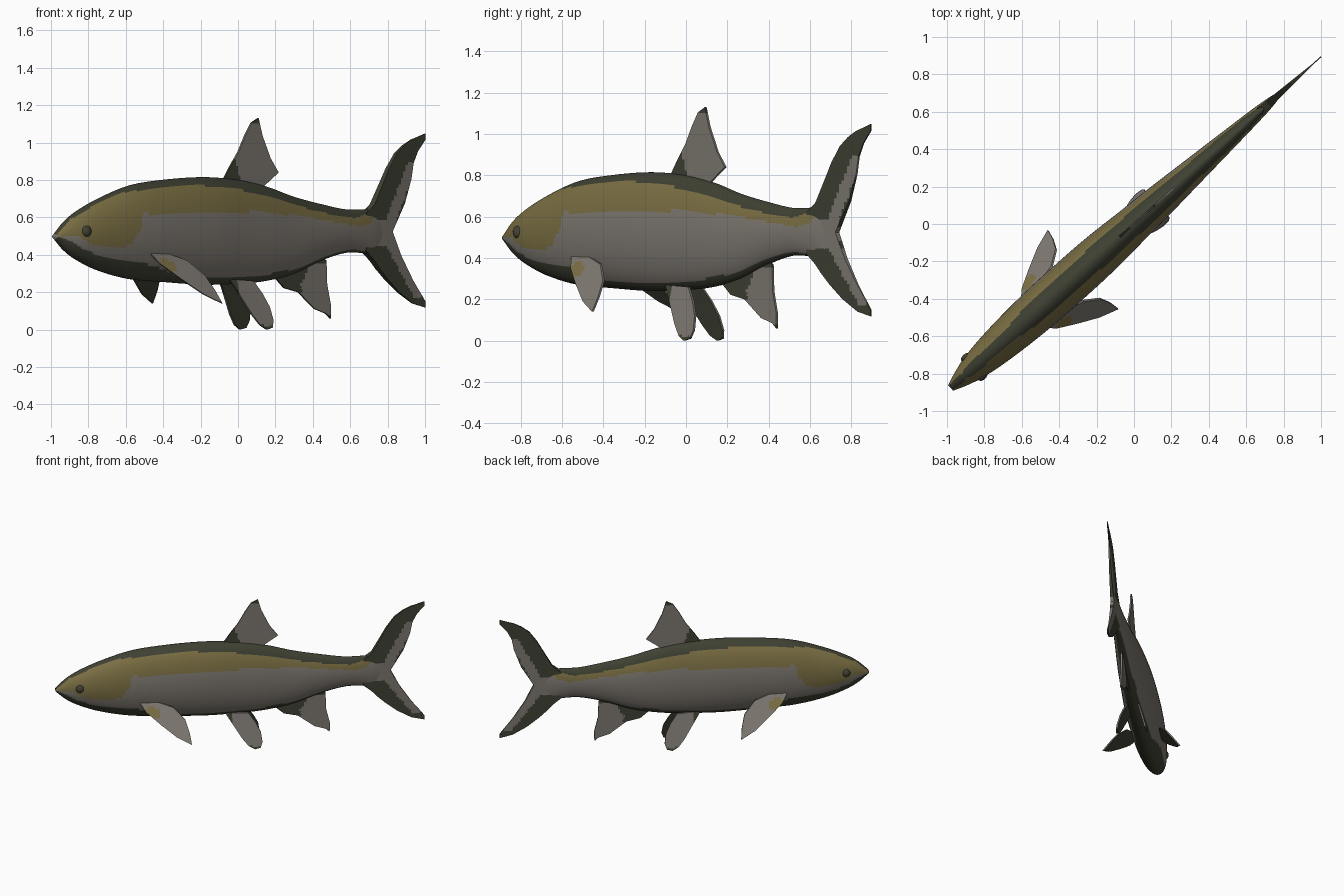
import bpy, bmesh, math
from mathutils import Vector

cube = bpy.data.objects.get("Cube")
if cube:
    bpy.data.objects.remove(cube, do_unlink=True)

HEADING = math.radians(41.8)   # the fish swims diagonally across the ground plane
DARK, GOLD, GREY, EYE = range(4)


def material(name, rgb):
    mat = bpy.data.materials.new(name)
    mat.use_nodes = True
    colour = (*rgb, 1)
    mat.diffuse_color = colour
    bsdf = mat.node_tree.nodes["Principled BSDF"]
    bsdf.inputs["Base Color"].default_value = colour
    bsdf.inputs["Roughness"].default_value = 0.8
    return mat


MATERIALS = [
    material("dark olive", (.05, .053, .033)),
    material("dull gold", (.2, .16, .057)),
    material("warm grey", (.21, .19, .165)),
    material("eye brown", (.07, .062, .04)),
]


def finish(name, bm, smooth):
    bmesh.ops.recalc_face_normals(bm, faces=bm.faces)
    mesh = bpy.data.meshes.new(name)
    bm.to_mesh(mesh)
    bm.free()
    for mat in MATERIALS:
        mesh.materials.append(mat)
    for poly in mesh.polygons:
        poly.use_smooth = smooth
    obj = bpy.data.objects.new(name, mesh)
    obj.rotation_euler.z = HEADING
    bpy.context.collection.objects.link(obj)
    return obj


def linear(table, s):
    """Straight-line lookup in a list of (s, value)."""
    for (a, va), (b, vb) in zip(table, table[1:]):
        if s <= b:
            return va + (vb - va) * max(0, (s - a) / (b - a))
    return table[-1][1]


def smooth_row(rows, s):
    """Smooth lookup of every column after the first."""
    i = 0
    while i < len(rows) - 2 and s > rows[i + 1][0]:
        i += 1
    p, q = rows[i], rows[i + 1]
    before, after = rows[max(i - 1, 0)], rows[min(i + 2, len(rows) - 1)]
    h = q[0] - p[0]
    t = (s - p[0]) / h
    result = []
    for c in range(1, len(p)):
        m = (q[c] - before[c]) / (q[0] - before[0]) * h
        n = (after[c] - p[c]) / (after[0] - p[0]) * h
        result.append((2*t**3 - 3*t**2 + 1) * p[c] + (t**3 - 2*t**2 + t) * m
                      + (3*t**2 - 2*t**3) * q[c] + (t**3 - t**2) * n)
    return result


# Body: oval rings along the length (position, back, belly, half width)
PROFILE = [
    (-1.315, .51, .485, .02), (-1.24, .58, .42, .048), (-1.15, .635, .37, .073),
    (-1, .70, .315, .095), (-.78, .77, .27, .112), (-.55, .80, .255, .118),
    (-.25, .815, .24, .115), (0, .80, .245, .1), (.2, .765, .26, .088),
    (.4, .71, .30, .073), (.6, .67, .37, .058), (.77, .643, .41, .045),
    (.88, .643, .41, .036), (.97, .64, .40, .026), (1.08, .60, .44, .006),
]
BACK_LINE = [(-1.31, .51), (-1.22, .59), (-1.06, .665), (-.87, .73), (-.65, .76),
             (-.37, .775), (-.08, .755), (.23, .70), (.53, .63), (.81, .595), (.96, .63)]
GOLD_LINE = [(-1.31, .5), (-1.2, .5), (-1.12, .455), (-.95, .435), (-.85, .46),
             (-.79, .55), (-.775, .62), (.14, .63), (.53, .59), (.84, .55), (.93, .57), (1.02, .66)]
CHIN = [(-1.3, .4), (-1.15, .2), (-.7, .16), (-.5, .07), (.3, .08), (1, .05)]


def body_colour(s, z):
    top, bottom, _ = smooth_row(PROFILE, s)
    if z > linear(BACK_LINE, s) or (z - bottom) / (top - bottom) < linear(CHIN, s):
        return DARK
    return GOLD if z > linear(GOLD_LINE, s) else GREY


bm = bmesh.new()
RINGS, SIDES = 190, 72
rings = []
first, last = PROFILE[0][0], PROFILE[-1][0]
for i in range(RINGS + 1):
    s = first + (last - first) * i / RINGS
    top, bottom, width = smooth_row(PROFILE, s)
    ring = []
    for j in range(SIDES):
        a = math.tau * j / SIDES
        ring.append(bm.verts.new((s, width * math.cos(a),
                                  (top + bottom) / 2 + (top - bottom) / 2 * math.sin(a))))
    rings.append(ring)
for one, two in zip(rings, rings[1:]):
    for j in range(SIDES):
        k = (j + 1) % SIDES
        bm.faces.new((one[j], one[k], two[k], two[j]))
bm.faces.new(rings[0])
bm.faces.new(rings[-1])
for face in bm.faces:
    centre = face.calc_center_median()
    face.material_index = body_colour(centre.x, centre.z)
finish("body", bm, True)


def fin(name, outline, colour, half=lambda s: .006, spread=lambda z: 0, side=1):
    """Thin slab cut into small cells, coloured by rule, then leaned outward."""
    bm = bmesh.new()
    base = bm.faces.new([bm.verts.new((s, -1, z)) for s, z in outline])
    new = bmesh.ops.extrude_face_region(bm, geom=[base])["geom"]
    for v in new:
        if isinstance(v, bmesh.types.BMVert):
            v.co.y = 1
    bmesh.ops.recalc_face_normals(bm, faces=bm.faces)
    bmesh.ops.triangulate(bm, faces=bm.faces)
    for axis in (0, 2):
        values = [p[axis // 2] for p in outline]
        normal = Vector((1, 0, 0)) if axis == 0 else Vector((0, 0, 1))
        cut = min(values) + .0173
        while cut < max(values):
            bmesh.ops.bisect_plane(bm, geom=bm.verts[:] + bm.edges[:] + bm.faces[:],
                                   plane_co=normal * cut, plane_no=normal)
            cut += .0173
    bm.normal_update()
    for face in bm.faces:
        c = face.calc_center_median()
        face.material_index = colour(c.x, c.z, face.normal.y > -.5)
    for v in bm.verts:
        v.co.y = side * (v.co.y * half(v.co.x) + spread(v.co.z))
    finish(name, bm, False)


def near_line(s, z, a, b, radius):
    a, b, p = Vector(a), Vector(b), Vector((s, z))
    t = min(1, max(0, (p - a).dot(b - a) / (b - a).length_squared))
    return (p - a.lerp(b, t)).length < radius


# Forked tail with a pale stripe along the rear of each lobe
def tail_colour(s, z, outer):
    pale = (near_line(s, z, (.98, .51), (1.06, .51), .07)
            or near_line(s, z, (1.06, .53), (1.23, .86), .035)
            or near_line(s, z, (1.06, .49), (1.28, .2), .035))
    return GREY if pale else DARK


fin("tail_fin", [
    (.9, .62), (.962, .668), (1.02, .77), (1.07, .86), (1.127, .94), (1.184, .985),
    (1.24, 1.015), (1.342, 1.048), (1.342, 1.015), (1.29, .955), (1.256, .89),
    (1.24, .807), (1.19, .674), (1.134, .583), (1.098, .524), (1.163, .396),
    (1.25, .267), (1.32, .18), (1.342, .15), (1.342, .118), (1.25, .14), (1.148, .2),
    (1.06, .27), (1, .326), (.96, .37), (.9, .42)],
    tail_colour, half=lambda s: max(.003, .024 - .055 * (s - .9)))

# Single fins on the back and under the belly
fin("dorsal_fin", [
    (-.108, .80), (-.06, .87), (0, .95), (.05, 1.04), (.093, 1.105), (.143, 1.13),
    (.172, 1.035), (.23, .915), (.287, .84), (.172, .76), (.15, .72), (-.08, .74)],
    lambda s, z, outer: DARK if s < -.01 + (.86 - z) * .35 or z > 1.105 else GREY)

fin("anal_fin", [
    (.25, .29), (.33, .222), (.43, .20), (.55, .11), (.63, .085), (.66, .06),
    (.662, .13), (.635, .24), (.63, .37), (.58, .39), (.4, .36)],
    lambda s, z, outer: DARK if s + .5 * (.24 - z) * (z > .24) < .45 or z < .085
    or z > .36 else GREY)


# Paired fins and eyes, mirrored left and right
def pectoral_colour(s, z, outer):
    if not outer:
        return DARK
    return GOLD if near_line(s, z, (-.65, .355), (-.61, .335), .03) else GREY


def pelvic_colour(s, z, outer):
    return DARK if not outer or z < .025 or s < -.045 else GREY


for side, label in ((-1, "left"), (1, "right")):
    fin(label + "_pectoral_fin", [
        (-.72, .41), (-.62, .415), (-.48, .37), (-.40, .29), (-.375, .21), (-.365, .14),
        (-.47, .19), (-.58, .27), (-.68, .35)],
        pectoral_colour, spread=lambda z: .095 + (.41 - z) * .68, side=side)
    fin(label + "_pelvic_fin", [
        (-.1, .27), (.07, .26), (.12, .19), (.155, .12), (.165, .05), (.15, .01),
        (.11, 0), (.065, .025), (.02, .08), (-.03, .16)],
        pelvic_colour, spread=lambda z: .045 + (.25 - z) * .25, side=side)

    bm = bmesh.new()
    bmesh.ops.create_uvsphere(bm, u_segments=24, v_segments=12, radius=.03)
    for face in bm.faces:
        c = face.calc_center_median()
        face.material_index = EYE if math.hypot(c.x, c.z) < .02 else DARK
    for v in bm.verts:
        v.co = Vector((v.co.x - 1.146, v.co.y * .6 + side * .068, v.co.z + .525))
    finish(label + "_eye", bm, True)
